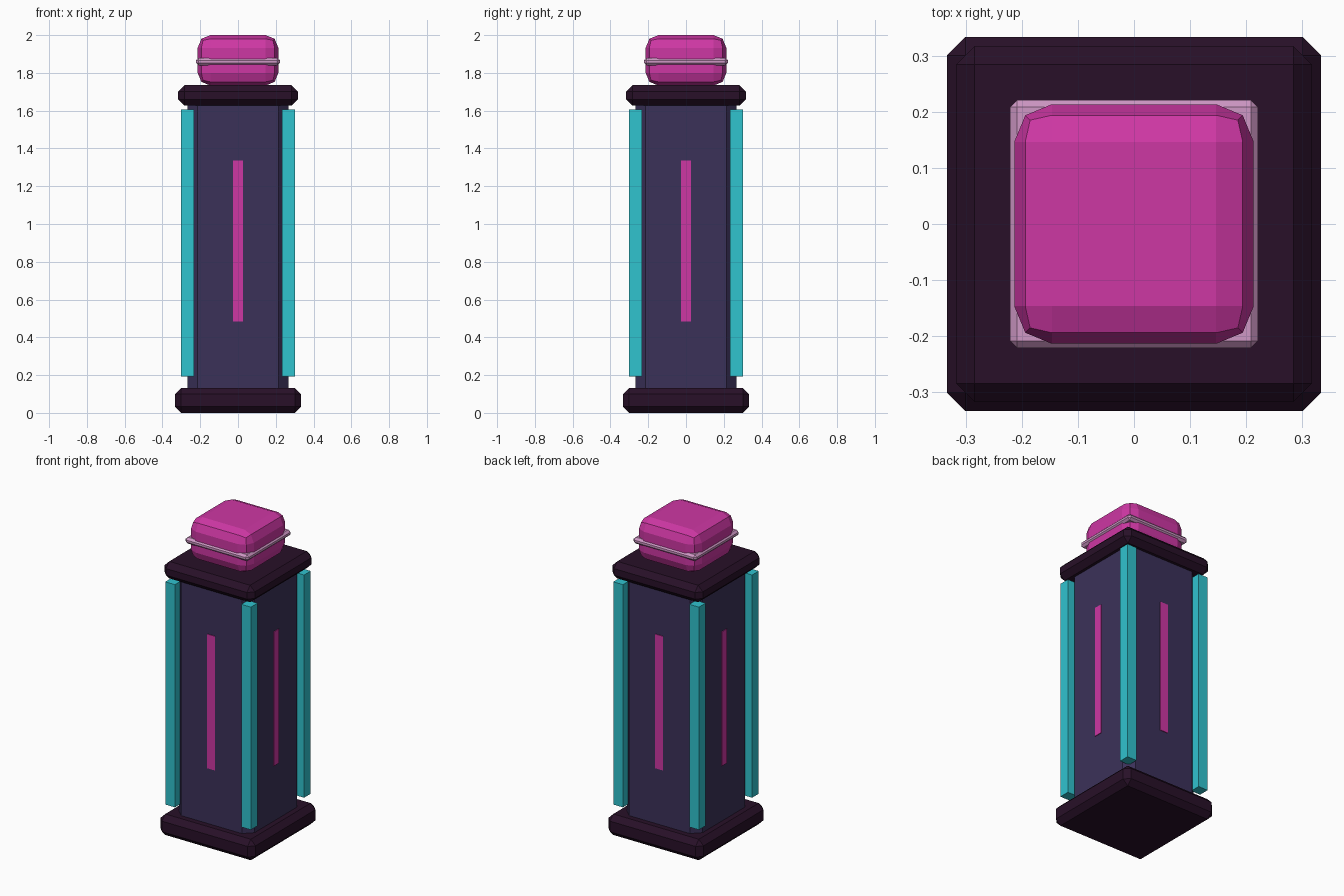
import bpy

if "Cube" in bpy.data.objects:
    bpy.data.objects.remove(bpy.data.objects["Cube"])


def material(name, rgb):
    # convert 0-255 display colour to linear
    lin = [((c / 255 + 0.055) / 1.055) ** 2.4 if c > 10 else c / 255 / 12.92 for c in rgb]
    m = bpy.data.materials.new(name)
    m.diffuse_color = (*lin, 1)
    m.use_nodes = True
    m.node_tree.nodes["Principled BSDF"].inputs["Base Color"].default_value = m.diffuse_color
    return m


DARK = material("dark plum", (40, 16, 40))
BODY = material("indigo", (59, 49, 89))
PINK = material("magenta", (206, 55, 164))
CYAN = material("cyan", (48, 195, 207))
PALE = material("pale pink", (208, 152, 198))


def box(name, x, y, z0, z1, sx, sy, mat, bevel=0, segments=1):
    """Box centred on x, y spanning z0..z1, with optional rounded edges."""
    bpy.ops.mesh.primitive_cube_add(size=1, location=(x, y, (z0 + z1) / 2))
    ob = bpy.context.object
    ob.name = name
    ob.scale = (sx, sy, z1 - z0)
    bpy.ops.object.transform_apply(location=False, rotation=False, scale=True)
    ob.data.materials.append(mat)
    if bevel:
        mod = ob.modifiers.new("edges", 'BEVEL')
        mod.width = bevel
        mod.segments = segments
    return ob


# Base, column and top cap
box("base", 0, 0, 0, 0.133, 0.667, 0.667, DARK, 0.033)
box("column", 0, 0, 0.07, 1.69, 0.533, 0.533, BODY, 0.053)
box("cap", 0, 0, 1.627, 1.735, 0.634, 0.634, DARK, 0.033)

# Rounded knob with a thin band
box("knob", 0, 0, 1.733, 2.0, 0.427, 0.427, PINK, 0.067, 2)
box("knob_band", 0, 0, 1.84, 1.88, 0.443, 0.443, PALE, 0.0133)

# Corner strips
for sx in (-1, 1):
    for sy in (-1, 1):
        box("corner_strip", sx * 0.267, sy * 0.267, 0.193, 1.607, 0.067, 0.067, CYAN)

# Thin light plates on the four sides
for s in (-1, 1):
    box("side_light", 0, s * 0.267, 0.485, 1.337, 0.053, 0.008, PINK)
    box("side_light", s * 0.267, 0, 0.485, 1.337, 0.008, 0.053, PINK)
